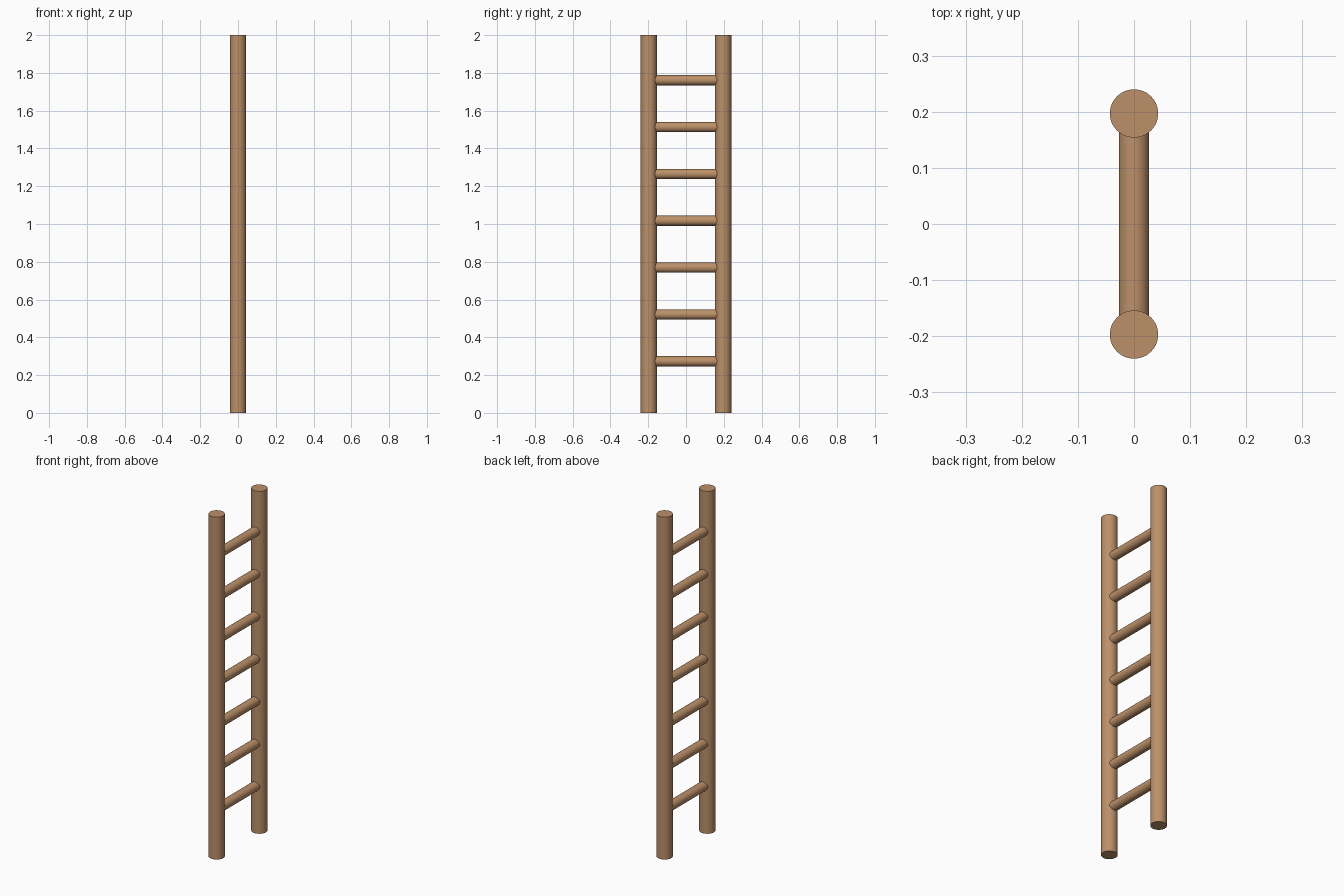
import bpy
import math

cube = bpy.data.objects.get("Cube")
if cube:
    bpy.data.objects.remove(cube, do_unlink=True)

RAIL_RADIUS, RAIL_Y, HEIGHT = 0.043, 0.197, 2.0
RUNG_RADIUS, RUNG_LENGTH = 0.027, 0.345
RUNG_COUNT, FIRST_RUNG, RUNG_STEP = 7, 0.273, 0.248

# Warm wood
wood = bpy.data.materials.new("warm_wood")
wood.use_nodes = True
colour = (0.5, 0.28, 0.14, 1)
wood.diffuse_color = colour
wood.node_tree.nodes["Principled BSDF"].inputs["Base Color"].default_value = colour


def pole(name, radius, length, location, tilt=0.0):
    bpy.ops.mesh.primitive_cylinder_add(
        vertices=48, radius=radius, depth=length,
        location=location, rotation=(tilt, 0, 0))
    obj = bpy.context.object
    obj.name = name
    obj.data.materials.append(wood)
    bpy.ops.object.shade_smooth_by_angle(angle=math.radians(40))
    return obj


# Upright rails
for side, sign in (("front", -1), ("back", 1)):
    pole(f"{side}_rail", RAIL_RADIUS, HEIGHT, (0, sign * RAIL_Y, HEIGHT / 2))

# Rungs, with their ends sunk into the rails
for i in range(RUNG_COUNT):
    z = FIRST_RUNG + i * RUNG_STEP
    pole(f"rung_{i + 1}", RUNG_RADIUS, RUNG_LENGTH, (0, 0, z), math.pi / 2)
